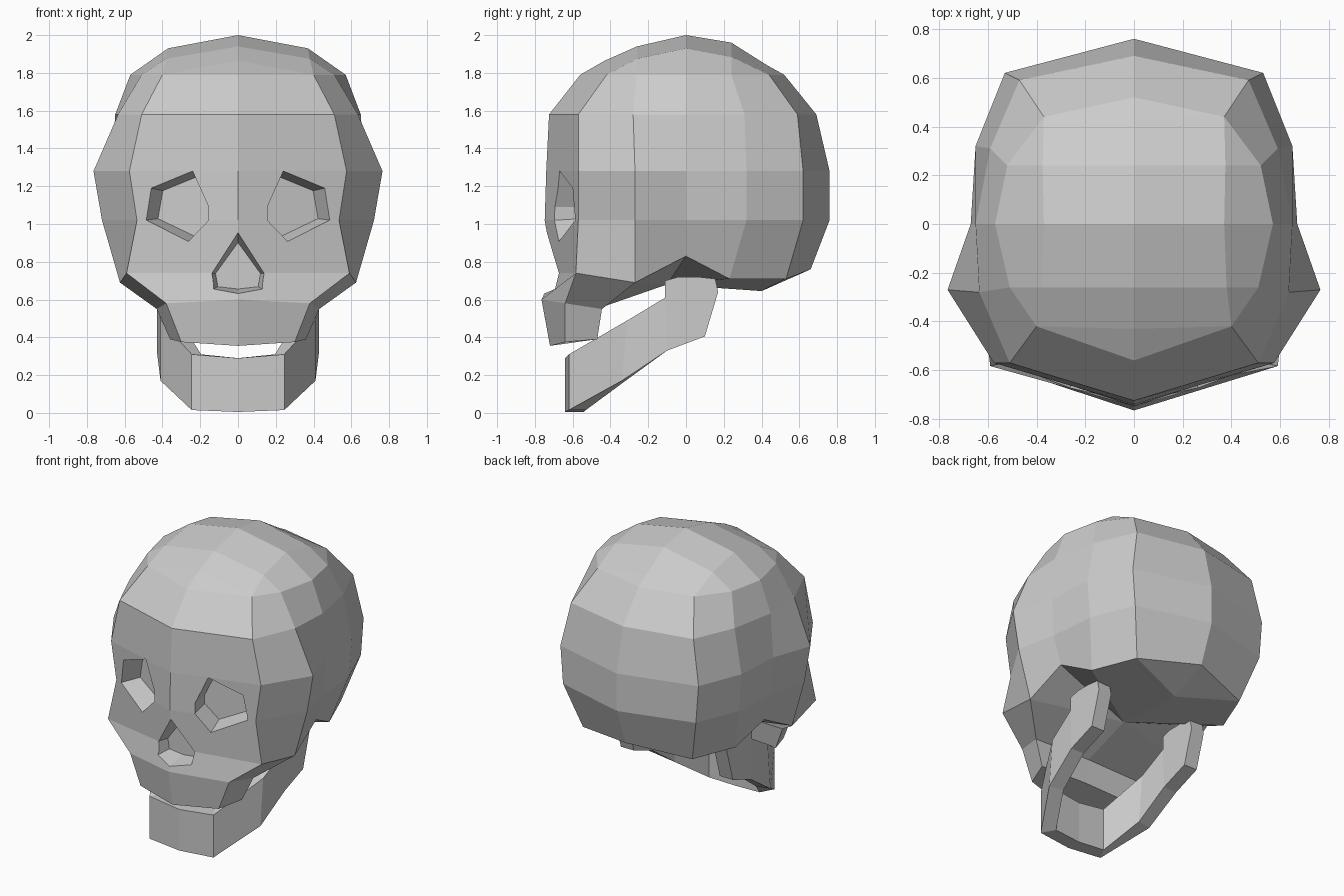
import bpy, bmesh
from mathutils import Vector

if "Cube" in bpy.data.objects:
    bpy.data.objects.remove(bpy.data.objects["Cube"])


def build(name, verts, faces, mirror=True):
    """Flat-shaded mesh from a half (mirrored over x = 0) or whole cage."""
    bm = bmesh.new()
    for s in ((1, -1) if mirror else (1,)):
        vs = [bm.verts.new((s * v[0], v[1], v[2])) for v in verts]
        for f in faces:
            bm.faces.new([vs[i] for i in f])
    bmesh.ops.remove_doubles(bm, verts=bm.verts, dist=0.0005)
    bmesh.ops.recalc_face_normals(bm, faces=bm.faces)
    me = bpy.data.meshes.new(name)
    bm.to_mesh(me)
    bm.free()
    ob = bpy.data.objects.new(name, me)
    bpy.context.collection.objects.link(ob)
    return ob


def hole(name, target, rim, plane, direction, depth, taper, mirror):
    """Tapered prism cut into the face; rim is (x, z), plane gives y from x."""
    pts = [Vector((x, plane(x), z)) for x, z in rim]
    c = sum(pts, Vector()) / len(pts)
    d = Vector(direction).normalized()
    n = len(pts)
    verts = [c + (p - c) * (1 - taper * t / depth) + d * t
             for t in (-0.15, depth) for p in pts]
    faces = [(i, (i + 1) % n, n + (i + 1) % n, n + i) for i in range(n)]
    faces += [tuple(range(n)), tuple(range(n, 2 * n))]
    ob = build(name, verts, faces, mirror)
    ob.hide_render = True
    ob.hide_set(True)
    mod = target.modifiers.new(name, 'BOOLEAN')
    mod.operation = 'DIFFERENCE'
    mod.solver = 'EXACT'
    mod.object = ob


# Cranium: half rings from brow to back, top to bottom (x, y per point)
rings = [
    (1.79, [(0, -.56), (.40, -.42), (.51, -.26), (.57, 0), (.52, .24), (.37, .44), (0, .52)]),
    (1.58, [(0, -.725), (.51, -.57), (.635, -.28), (.65, 0), (.59, .31), (.47, .59), (0, .69)]),
    (1.28, [(0, -.74), (.575, -.57), (.765, -.27), (.67, 0), (.65, .32), (.53, .62), (0, .76)]),
    (1.02, [(0, -.748), (.535, -.57), (.72, -.27), (.66, 0), (.63, .32), (.51, .62), (0, .76)]),
]
verts = [(x, y, z) for z, ring in rings for x, y in ring]
verts += [(0, -.70, .74), (.59, -.583, .74), (.625, -.27, .69), (.60, 0, .83),
          (.54, .23, .71), (.42, .53, .71), (0, .66, .76)]
faces = [(r * 7 + i, r * 7 + i + 1, r * 7 + i + 8, r * 7 + i + 7)
         for r in range(4) for i in range(6)]


def add(named, quads, base):
    """Append named points; quads use names, or ints counted from base."""
    idx = {k: len(verts) + i for i, k in enumerate(named)}
    verts.extend(named.values())
    for q in quads:
        faces.append([idx[k] if k in idx else base + int(k) for k in q.split()])


# Crown cap
add({'c1': (0, -.43, 1.865), 'c2': (0, -.26, 1.94), 'c3': (0, 0, 2), 'c4': (0, .24, 1.96),
     'c5': (0, .43, 1.84), 'm2': (.38, -.26, 1.875), 'm3': (.37, 0, 1.93), 'm4': (.375, .24, 1.885)},
    ['0 1 c1', 'c1 1 m2 c2', '1 2 m2', 'c2 m2 m3 c3', 'm2 2 3 m3', 'c3 m3 m4 c4',
     'm3 3 4 m4', 'c4 m4 5 c5', 'm4 4 5', 'c5 5 6'], 0)

# Upper jaw and skull base
add({'j0': (0, -.765, .60), 'j1': (.38, -.64, .58), 'k0': (0, -.72, .355), 'k1': (.30, -.64, .375),
     'l': (.43, -.445, .55), 'n': (.36, -.47, .39), 'lc': (0, -.445, .56), 'nc': (0, -.47, .40),
     'd1': (0, -.10, .68), 'd2': (0, .40, .645)},
    ['0 1 j1 j0', 'j0 j1 k1 k0', '1 2 l j1', 'j1 l n k1', 'k0 k1 n nc', 'nc n l lc',
     'lc l 2 d1', 'd1 2 3', 'd1 3 4', 'd1 4 5 d2', 'd2 5 6'], 28)
skull = build("cranium", verts, faces)

# Eye sockets and nose opening
hole("eye_socket_cutter", skull,
     [(.24, 1.28), (.46, 1.19), (.49, 1.02), (.26, .91), (.155, 1.02), (.155, 1.09)],
     lambda x: -.74 + .3 * x, (-.29, .96, 0), .14, .13, True)
hole("nose_cutter", skull,
     [(0, .94), (.145, .74), (.13, .655), (0, .64), (-.13, .655), (-.145, .74)],
     lambda x: -.70, (0, 1, 0), .10, .18, False)

# Lower jaw: x, top (y, z), bottom (y, z), inward offset (x, y)
stations = [
    (0, (-.64, .29), (-.64, .005), (0, .10)),
    (.245, (-.62, .31), (-.62, .015), (-.05, .09)),
    (.41, (-.31, .49), (-.34, .17), (-.10, .02)),
    (.43, (-.11, .61), (-.10, .33), (-.10, 0)),
    (.43, (-.11, .70), (.10, .405), (-.10, 0)),
    (.43, (-.04, .72), (.17, .64), (-.10, 0)),
    (.43, (.06, .72), (.155, .71), (-.10, 0)),
]
jv = []
for x, (ty, tz), (by, bz), (ox, oy) in stations:
    jv += [(x, ty, tz), (x, by, bz), (x + ox, by + oy, bz), (x + ox, ty + oy, tz)]
jf = [(s * 4 + i, s * 4 + (i + 1) % 4, s * 4 + 4 + (i + 1) % 4, s * 4 + 4 + i)
      for s in range(len(stations) - 1) for i in range(4)]
jf.append(tuple(range(len(jv) - 4, len(jv))))
build("lower_jaw", jv, jf)
